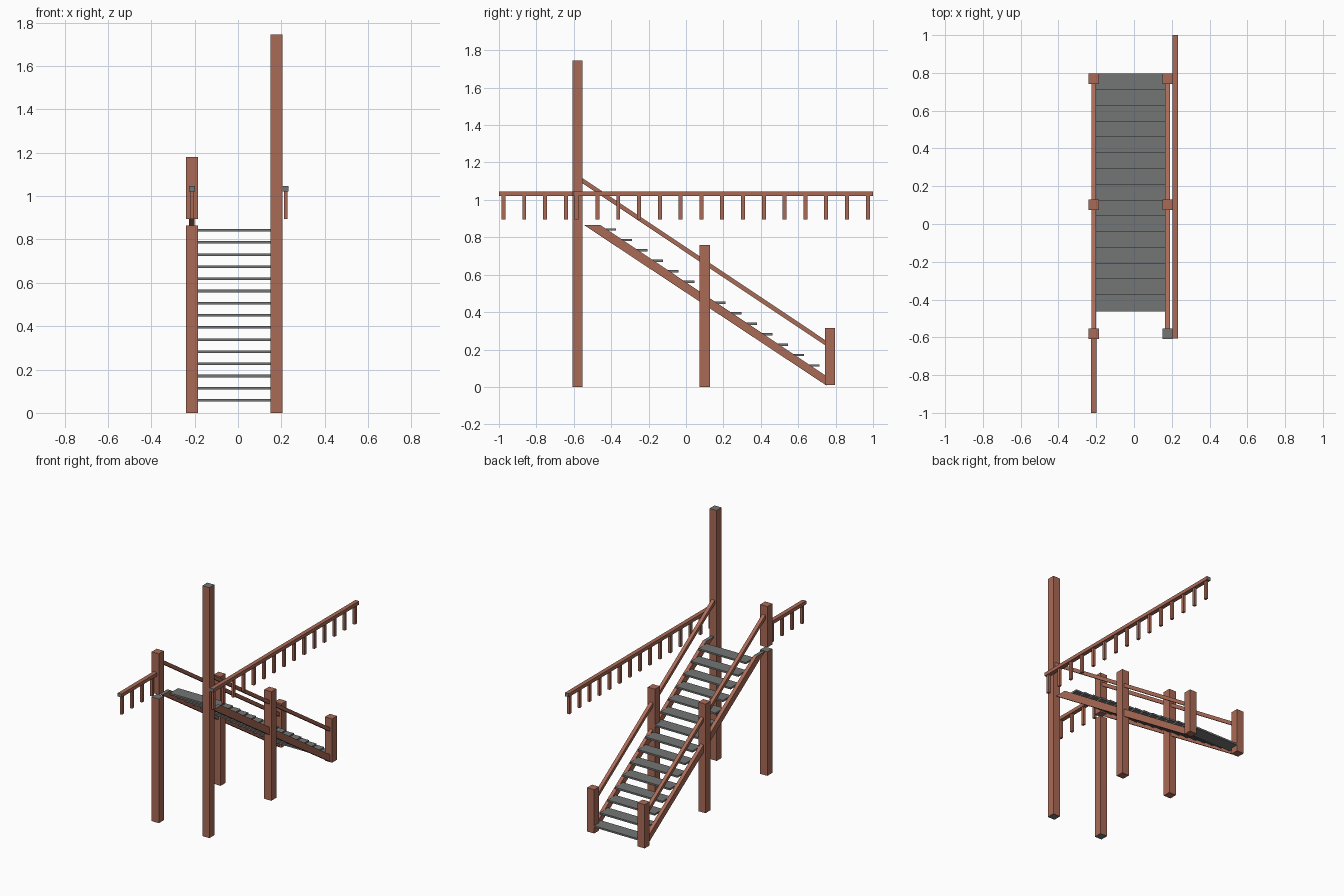
import bpy

if "Cube" in bpy.data.objects:
    bpy.data.objects.remove(bpy.data.objects["Cube"])

def material(name, rgb):
    m = bpy.data.materials.new(name)
    m.diffuse_color = (*rgb, 1)
    m.use_nodes = True
    m.node_tree.nodes["Principled BSDF"].inputs["Base Color"].default_value = m.diffuse_color
    return m

WOOD = material("red_brown_wood", (0.40, 0.145, 0.095))
GREY = material("dark_grey", (0.17, 0.18, 0.172))

def prism(name, profile, x0, x1, mat=WOOD, cap_axis=None):
    """Extrude a (y, z) profile along x; optionally grey faces along one axis."""
    n = len(profile)
    verts = [(x, y, z) for x in (x0, x1) for y, z in profile]
    faces = [tuple(range(n))[::-1], tuple(range(n, 2 * n))]
    faces += [(i, (i + 1) % n, n + (i + 1) % n, n + i) for i in range(n)]
    me = bpy.data.meshes.new(name)
    me.from_pydata(verts, [], faces)
    me.materials.append(mat)
    me.materials.append(GREY)
    me.update()
    if cap_axis is not None:
        for p in me.polygons:
            p.material_index = int(abs(p.normal[cap_axis]) > 0.9)
    ob = bpy.data.objects.new(name, me)
    bpy.context.collection.objects.link(ob)
    return ob

def box(name, x0, x1, y0, y1, z0, z1, mat=WOOD, cap_axis=None):
    return prism(name, [(y0, z0), (y1, z0), (y1, z1), (y0, z1)], x0, x1, mat, cap_axis)

LEFT, RIGHT = -0.2125, 0.1775      # centre lines of the two sides
P = 0.0275                         # half post width

def post(name, x, y, z0, z1, cap=None):
    box(name, x - P, x + P, y - P, y + P, z0, z1, WOOD, cap)

# Posts at the top of the stairs
post("tall_post", RIGHT, -0.58, 0, 1.745, 2)
post("lower_left_post", LEFT, -0.58, 0, 0.865, 2)
post("upper_left_post", LEFT, -0.58, 0.895, 1.18)

# Both sides: middle post, newel, stringer and sloping handrail
for side, x in (("left", LEFT), ("right", RIGHT)):
    post(side + "_middle_post", x, 0.101, 0, 0.76)
    post(side + "_newel_post", x, 0.77, 0.01, 0.315)
    s = prism(side + "_stringer",
              [(-0.545, 0.865), (0.75, 0.008), (0.75, 0.058), (-0.457, 0.865)],
              x - 0.0125, x + 0.0125, WOOD, 2)
    prism(side + "_handrail",
          [(-0.556, 1.09), (0.745, 0.222), (0.745, 0.25), (-0.556, 1.118)],
          x - 0.0125, x + 0.0125)

# Treads
for k in range(15):
    back, z = 0.797 - 0.0836 * k, 0.058 + 0.056 * k
    box("tread", LEFT + 0.0125, RIGHT - 0.0125, back - 0.09, back,
        z - 0.006, z + 0.006, GREY)

# Level railings with hanging balusters
def railing(name, x, y0, y1, first, count):
    box(name + "_rail", x - 0.0145, x + 0.0145, y0, y1, 1.022, 1.046, WOOD, 1)
    for i in range(count):
        y = first + 0.1112 * i
        box(name + "_baluster", x - 0.0085, x + 0.0085, y - 0.0105, y + 0.0105, 0.895, 1.022)

railing("right_level", 0.2195, -0.605, 1.0, 0.972 - 0.1112 * 14, 15)
railing("left_level", LEFT, -1.0, -0.59, -0.976, 4)
